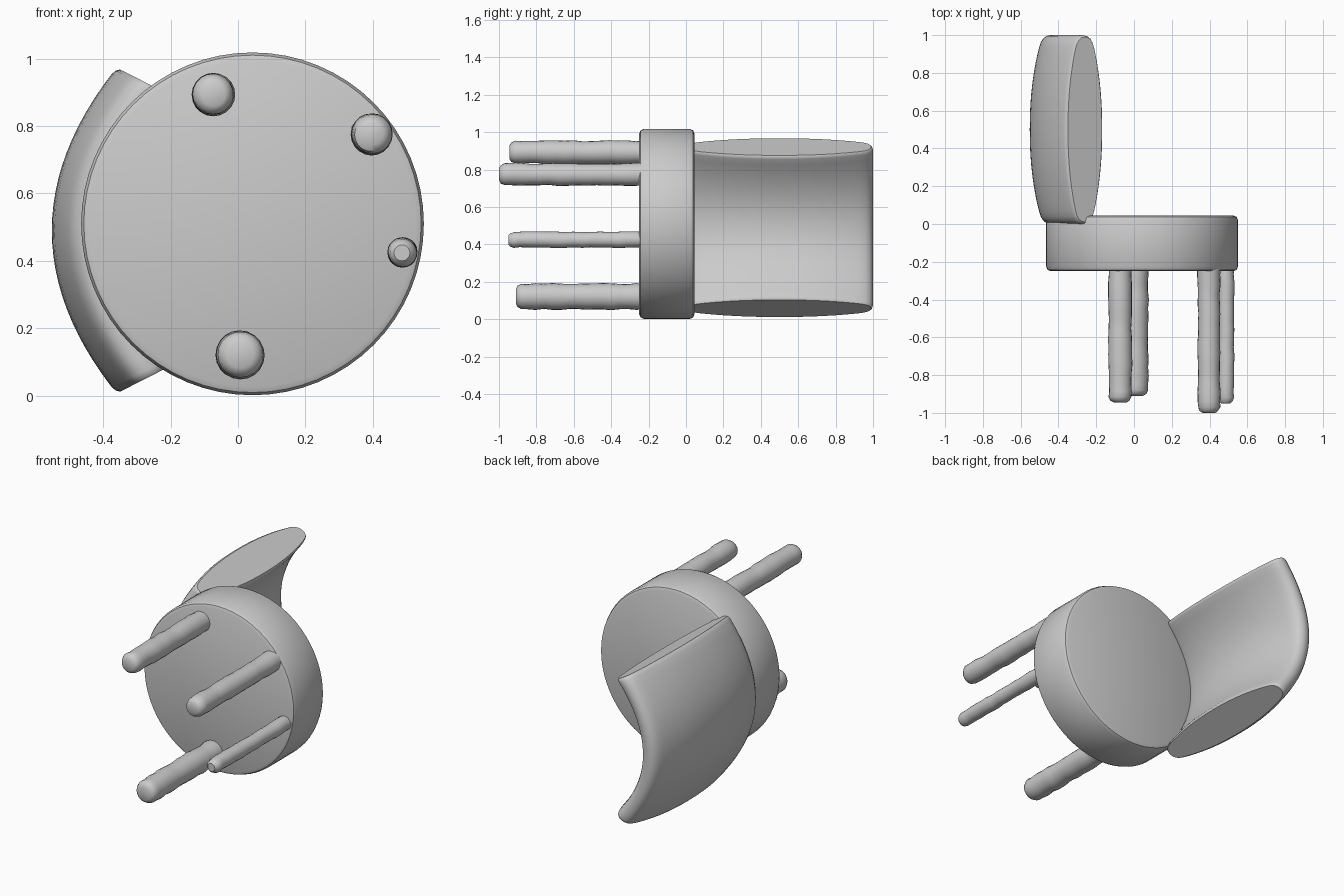
import bpy, bmesh, math, random

random.seed(4)
if "Cube" in bpy.data.objects:
    bpy.data.objects.remove(bpy.data.objects["Cube"], do_unlink=True)

# One plain grey for the whole chair
GREY = (0.6, 0.6, 0.6, 1.0)
mat = bpy.data.materials.new("plain grey")
mat.use_nodes = True
mat.diffuse_color = GREY
bsdf = next(n for n in mat.node_tree.nodes if n.type == 'BSDF_PRINCIPLED')
bsdf.inputs["Base Color"].default_value = GREY


def skin(name, rings, angle=40):
    """Join equal-length closed rings of points into a capped, smooth-shaded solid."""
    bm = bmesh.new()
    loops = [[bm.verts.new(p) for p in ring] for ring in rings]
    n = len(loops[0])
    for a, b in zip(loops, loops[1:]):
        for i in range(n):
            bm.faces.new((a[i], a[(i + 1) % n], b[(i + 1) % n], b[i]))
    bm.faces.new(loops[0])
    bm.faces.new(loops[-1])
    bmesh.ops.recalc_face_normals(bm, faces=bm.faces)
    me = bpy.data.meshes.new(name)
    bm.to_mesh(me)
    bm.free()
    me.materials.append(mat)
    ob = bpy.data.objects.new(name, me)
    bpy.context.collection.objects.link(ob)
    bpy.ops.object.select_all(action='DESELECT')
    ob.select_set(True)
    bpy.context.view_layer.objects.active = ob
    bpy.ops.object.shade_smooth_by_angle(angle=math.radians(angle))
    return ob


def lathe(name, x, z, profile, sides, wobble=0.0):
    """Turn a (radius, y) profile around an axis along y through (x, z)."""
    rings = []
    for r, y in profile:
        dx, dz = (random.uniform(-wobble, wobble) for _ in range(2))
        rings.append([(x + dx + r * math.cos(math.tau * i / sides), y,
                       z + dz + r * math.sin(math.tau * i / sides))
                      for i in range(sides)])
    return skin(name, rings)


# Round seat with softened rims; the chair lies on its side, legs toward -y
R = 0.508
lathe("seat", 0.043, 0.51,
      [(R - 0.025, -0.25), (R - 0.008, -0.243), (R, -0.225),
       (R, 0.02), (R - 0.008, 0.038), (R - 0.025, 0.045)], 64)

# Four slightly uneven legs with rounded tips: name, x, z, radius, tip y
LEGS = [("upper_right_leg", -0.073, 0.893, 0.062, -0.945),
        ("upper_left_leg", 0.397, 0.775, 0.060, -1.0),
        ("lower_left_leg", 0.487, 0.425, 0.043, -0.95),
        ("lower_right_leg", 0.006, 0.122, 0.070, -0.91)]
for name, x, z, r, tip in LEGS:
    profile = [(r * 0.55, tip), (r * 0.82, tip + 0.01), (r * 0.97, tip + 0.03)]
    start, end, steps = tip + 0.06, -0.22, 14
    profile += [(r * random.uniform(0.95, 1.03), start + (end - start) * k / steps)
                for k in range(steps + 1)]
    lathe(name, x, z, profile, 20, 0.002)

# Backrest: a lens-shaped section, thick mid-way and thin at both ends,
# swept along a shallow arc that wraps the seat's right side
Y0, Y1, N = 0.0, 1.0, 24
half = []
for k in range(N + 1):
    u = -math.cos(math.pi * k / N)                 # -1 at the seat, 1 at the far edge
    thick = 0.045 + 0.067 * (1 - abs(u) ** 2.2)
    thick *= max(0.0, 1 - abs(u) ** 30) ** 0.5     # rounded far and near edges
    half.append((thick, (Y0 + Y1) / 2 + u * (Y1 - Y0) / 2))
section = half + [(-h, y) for h, y in reversed(half[1:-1])]

SWEEP = [(-1.0, 0.9), (-0.985, 0.97)] + [(-0.96 + 0.08 * k, 1.0) for k in range(25)] \
    + [(0.985, 0.97), (1.0, 0.9)]
rings = []
for t, scale in SWEEP:
    tilt = math.radians(27) * t
    cx, cz = -0.44 + 0.18 * t * t, 0.49 + 0.432 * t
    rings.append([(cx - h * scale * math.cos(tilt),
                   0.5 + (y - 0.5) * (1 - (1 - scale) * 0.2),
                   cz + h * scale * math.sin(tilt)) for h, y in section])
skin("backrest", rings)
